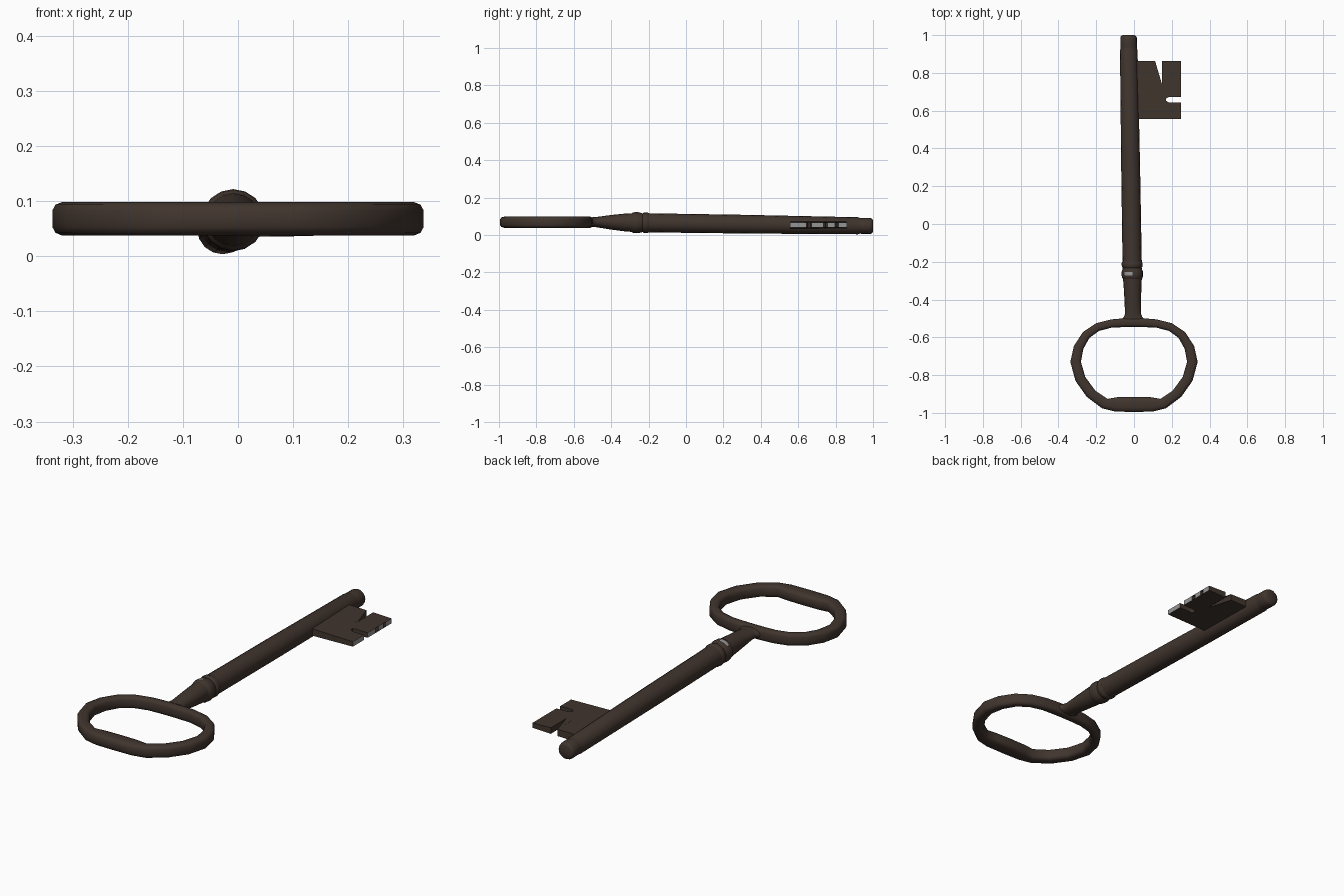
import bpy, bmesh, math
from mathutils import Vector


def material(name, colour):
    m = bpy.data.materials.new(name)
    m.diffuse_color = (*colour, 1)
    return m


IRON = material("dark_brown_iron", (0.052, 0.035, 0.027))
BARE = material("worn_grey_metal", (0.3, 0.3, 0.3))


def finish(bm, name, angle=40):
    bmesh.ops.recalc_face_normals(bm, faces=bm.faces)
    me = bpy.data.meshes.new(name)
    bm.to_mesh(me)
    bm.free()
    ob = bpy.data.objects.new(name, me)
    bpy.context.collection.objects.link(ob)
    me.materials.append(IRON)
    me.materials.append(BARE)
    bpy.ops.object.select_all(action='DESELECT')
    ob.select_set(True)
    bpy.context.view_layer.objects.active = ob
    bpy.ops.object.shade_smooth_by_angle(angle=math.radians(angle))
    return ob


def bridge(bm, a, b):
    n = len(a)
    return [bm.faces.new((a[i], a[(i + 1) % n], b[(i + 1) % n], b[i])) for i in range(n)]


def axis(y):
    # the shaft leans slightly sideways and downwards towards the tip
    t = (y + 0.5) / 1.5
    return -0.005 - 0.024 * t, 0.069 - 0.021 * t


def lathe(name, profile, sides=16):
    bm = bmesh.new()
    rings = []
    for y, rx, rz in profile:
        cx, cz = axis(y)
        rings.append([bm.verts.new((cx + rx * math.cos(k * math.tau / sides), y,
                                    cz + rz * math.sin(k * math.tau / sides)))
                      for k in range(sides)])
    for a, b in zip(rings, rings[1:]):
        bridge(bm, a, b)
    bm.faces.new(rings[0])
    bm.faces.new(rings[-1])
    return finish(bm, name)


# bow: half outline as (outer x, outer y, inner x, inner y), mirrored
half = [(0.00, -0.995, 0.00, -0.915), (0.10, -0.993, 0.09, -0.917),
        (0.17, -0.975, 0.14, -0.926), (0.25, -0.915, 0.205, -0.882),
        (0.31, -0.83, 0.258, -0.81), (0.337, -0.73, 0.281, -0.73),
        (0.318, -0.645, 0.268, -0.66), (0.27, -0.572, 0.235, -0.602),
        (0.20, -0.525, 0.185, -0.566), (0.12, -0.505, 0.12, -0.549),
        (0.06, -0.500, 0.06, -0.546), (0.00, -0.498, 0.00, -0.545)]
loop = half + [(-a, b, -c, d) for a, b, c, d in reversed(half[1:-1])]
section = [(0, -0.5), (0, 0.5), (0.1, 0.85), (0.3, 1), (0.7, 1), (0.9, 0.85),
           (1, 0.5), (1, -0.5), (0.9, -0.85), (0.7, -1), (0.3, -1), (0.1, -0.85)]
bm = bmesh.new()
rings = []
for ox, oy, ix, iy in loop:
    o, i = Vector((ox, oy, 0)), Vector((ix, iy, 0))
    rings.append([bm.verts.new(o.lerp(i, s) + Vector((0, 0, 0.068 + 0.03 * h)))
                  for s, h in section])
for k, r in enumerate(rings):
    bridge(bm, r, rings[(k + 1) % len(rings)])
finish(bm, "bow", 50)

# neck flaring into the bow
lathe("neck", [(-0.525, 0.095, 0.022), (-0.508, 0.07, 0.025), (-0.495, 0.05, 0.026),
               (-0.475, 0.042, 0.028), (-0.40, 0.044, 0.039), (-0.33, 0.047, 0.047),
               (-0.27, 0.051, 0.051)])

# collar with two raised beads
collar = lathe("collar", [(-0.292, 0.048, 0.048), (-0.285, 0.054, 0.054),
                          (-0.272, 0.057, 0.056), (-0.255, 0.057, 0.056),
                          (-0.243, 0.053, 0.053), (-0.232, 0.050, 0.050),
                          (-0.225, 0.055, 0.055), (-0.208, 0.056, 0.056),
                          (-0.198, 0.051, 0.051)])
# worn spot on top of the wider bead
for p in collar.data.polygons:
    c = p.center
    if -0.272 < c.y < -0.255 and -0.04 < c.x < -0.012 and c.z > 0.08:
        p.material_index = 1

# shaft and tip
lathe("shaft", [(-0.21, 0.051, 0.051), (0.3, 0.050, 0.050), (0.92, 0.0465, 0.0455),
                (0.93, 0.043, 0.042), (0.94, 0.044, 0.043), (0.985, 0.044, 0.043),
                (0.995, 0.040, 0.039), (1.0, 0.031, 0.030)])

# bit: notched outline, thinner at the outer edge
outline = [(-0.02, 0.555), (0.25, 0.555), (0.25, 0.643), (0.185, 0.643), (0.17, 0.652),
           (0.17, 0.665), (0.185, 0.672), (0.25, 0.672), (0.25, 0.735), (0.21, 0.735),
           (0.2, 0.746), (0.21, 0.757), (0.25, 0.757), (0.25, 0.797), (0.21, 0.797),
           (0.2, 0.806), (0.21, 0.815), (0.25, 0.815), (0.25, 0.862), (0.148, 0.862),
           (0.148, 0.74), (0.138, 0.73), (0.122, 0.73), (0.112, 0.74),
           (0.112, 0.862), (-0.02, 0.862)]
bm = bmesh.new()


def bit_z(x, side):
    return 0.053 + side * (0.0185 - 0.028 * max(0, x - 0.05) * 1.1)


low, high = [[bm.verts.new((x, y, bit_z(x, s))) for x, y in outline] for s in (-1, 1)]
bridge(bm, low, high)
bmesh.ops.triangulate(bm, faces=[bm.faces.new(low), bm.faces.new(high)])
bit = finish(bm, "bit", 30)
# bare metal on the outer ends of the teeth
for p in bit.data.polygons:
    if p.normal.x > 0.9 and p.center.x > 0.24:
        p.material_index = 1
